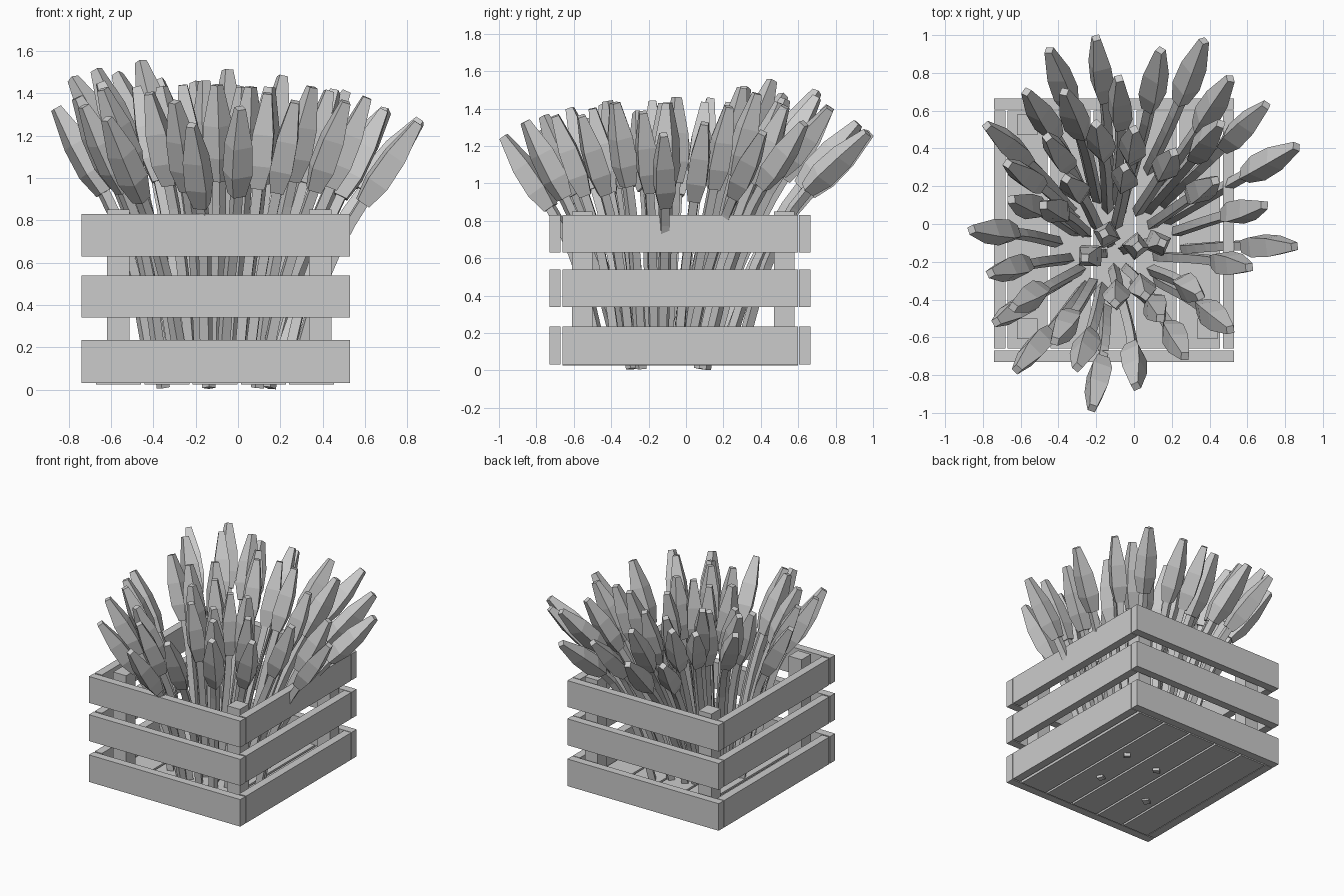
import bpy, bmesh, random, math
from mathutils import Vector

if "Cube" in bpy.data.objects:
    bpy.data.objects.remove(bpy.data.objects["Cube"])

random.seed(4)


def box(name, x0, x1, y0, y1, z0, z1):
    bm = bmesh.new()
    bmesh.ops.create_cube(bm, size=1)
    for v in bm.verts:
        v.co = ((x0 + x1) / 2 + v.co.x * (x1 - x0),
                (y0 + y1) / 2 + v.co.y * (y1 - y0),
                (z0 + z1) / 2 + v.co.z * (z1 - z0))
    finish(name, bm)


def finish(name, bm):
    bmesh.ops.recalc_face_normals(bm, faces=bm.faces)
    me = bpy.data.meshes.new(name)
    bm.to_mesh(me)
    bm.free()
    bpy.context.collection.objects.link(bpy.data.objects.new(name, me))


def loft(bm, pts, radii, roll, sides=4):
    """Low-poly tube through pts with one radius per point."""
    rings = []
    for i, p in enumerate(pts):
        d = (pts[min(i + 1, len(pts) - 1)] - pts[max(i - 1, 0)]).normalized()
        u = Vector((math.cos(roll), math.sin(roll), 0))
        u = (u - d * u.dot(d)).normalized()
        w = d.cross(u)
        rings.append([bm.verts.new(p + radii[i] * (
            u * math.cos(2 * math.pi * k / sides) + w * math.sin(2 * math.pi * k / sides)))
            for k in range(sides)])
    for a, b in zip(rings, rings[1:]):
        for k in range(sides):
            n = (k + 1) % sides
            bm.faces.new((a[k], a[n], b[n], b[k]))
    bm.faces.new(rings[0])
    bm.faces.new(rings[-1])


# Crate slats: three rows on four sides
for z0, z1 in ((0.03, 0.235), (0.34, 0.54), (0.63, 0.83)):
    box("front_slat", -0.74, 0.53, -0.73, -0.67, z0, z1)
    box("back_slat", -0.74, 0.53, 0.605, 0.665, z0, z1)
    box("left_slat", -0.74, -0.68, -0.66, 0.60, z0, z1)
    box("right_slat", 0.47, 0.53, -0.66, 0.60, z0, z1)

# Corner posts
for x in (-0.62, 0.335):
    for y in (-0.61, 0.47):
        box("corner_post", x, x + 0.108, y, y + 0.11, 0.03, 0.85)

# Floor planks
for i in range(5):
    x = -0.67 + i * 0.228
    box("floor_plank", x, x + 0.212, -0.66, 0.60, 0.025, 0.06)

# Bud tips: outer ring, then middle, then centre
tips = [
    (-.45, .92, 1.30), (-.20, .985, 1.27), (.14, .92, 1.32), (.37, .97, 1.27),
    (.51, .77, 1.40), (.70, .63, 1.32), (.86, .41, 1.27), (.69, .10, 1.32),
    (.85, -.12, 1.26), (.61, -.23, 1.38), (.51, -.56, 1.36), (.27, -.70, 1.36),
    (.01, -.86, 1.33), (-.22, -.975, 1.25), (-.30, -.76, 1.36), (-.62, -.77, 1.28),
    (-.73, -.52, 1.34), (-.64, -.44, 1.42), (-.76, -.26, 1.38), (-.86, -.03, 1.33),
    (-.78, .52, 1.47), (-.57, .70, 1.49), (-.37, .70, 1.46), (-.08, .77, 1.41),
    (-.67, .32, 1.51), (-.65, .13, 1.45), (-.46, .46, 1.55), (-.20, .53, 1.45),
    (.0, .50, 1.43), (.46, .53, 1.41), (.21, .38, 1.48), (.43, .23, 1.41),
    (-.05, .30, 1.51), (-.36, .24, 1.43), (-.48, .10, 1.43), (-.26, -.18, 1.44),
    (-.42, -.62, 1.40), (.06, -.38, 1.43), (.35, -.38, 1.43), (.14, -.50, 1.40),
    (-.10, -.42, 1.44), (.02, -.12, 1.43), (-.16, -.05, 1.46), (.15, -.10, 1.43),
]
centre = Vector((-.05, -.1, 0))
root = Vector((-.12, -.15, 0))
stems, buds = bmesh.new(), bmesh.new()
for n, t in enumerate(tips):
    tip = Vector(t)
    out = tip - centre
    out.z = 0
    lean = out * min(0.3, 0.2 + 0.1 * out.length)   # outer buds lean most
    lean.z = math.sqrt(0.46 ** 2 - lean.length_squared)
    base = tip - lean
    d = lean.normalized()
    roll = random.uniform(0, math.pi)

    # Bud: narrow bottom, wide lower body, blunt tip
    loft(buds, [base + lean * f for f in (0, .25, .58, 1)],
         (.046, .075, .07, .029), roll)

    # Stem: curved from the floor up into the bud, a few poke through it
    p0 = root + (base - root) * random.uniform(.4, .58)
    p0.z = 0.008 if n % 11 == 5 else 0.045
    p1 = p0 + Vector((d.x * .1, d.y * .1, .32))
    p2 = base - d * 0.24
    p3 = base + d * 0.02
    path = [p0 * (1 - s) ** 3 + p1 * 3 * s * (1 - s) ** 2 + p2 * 3 * s * s * (1 - s) + p3 * s ** 3
            for s in (i / 6 for i in range(7))]
    loft(stems, path, [.032] * 7, roll)

finish("flower_stems", stems)
finish("flower_buds", buds)
